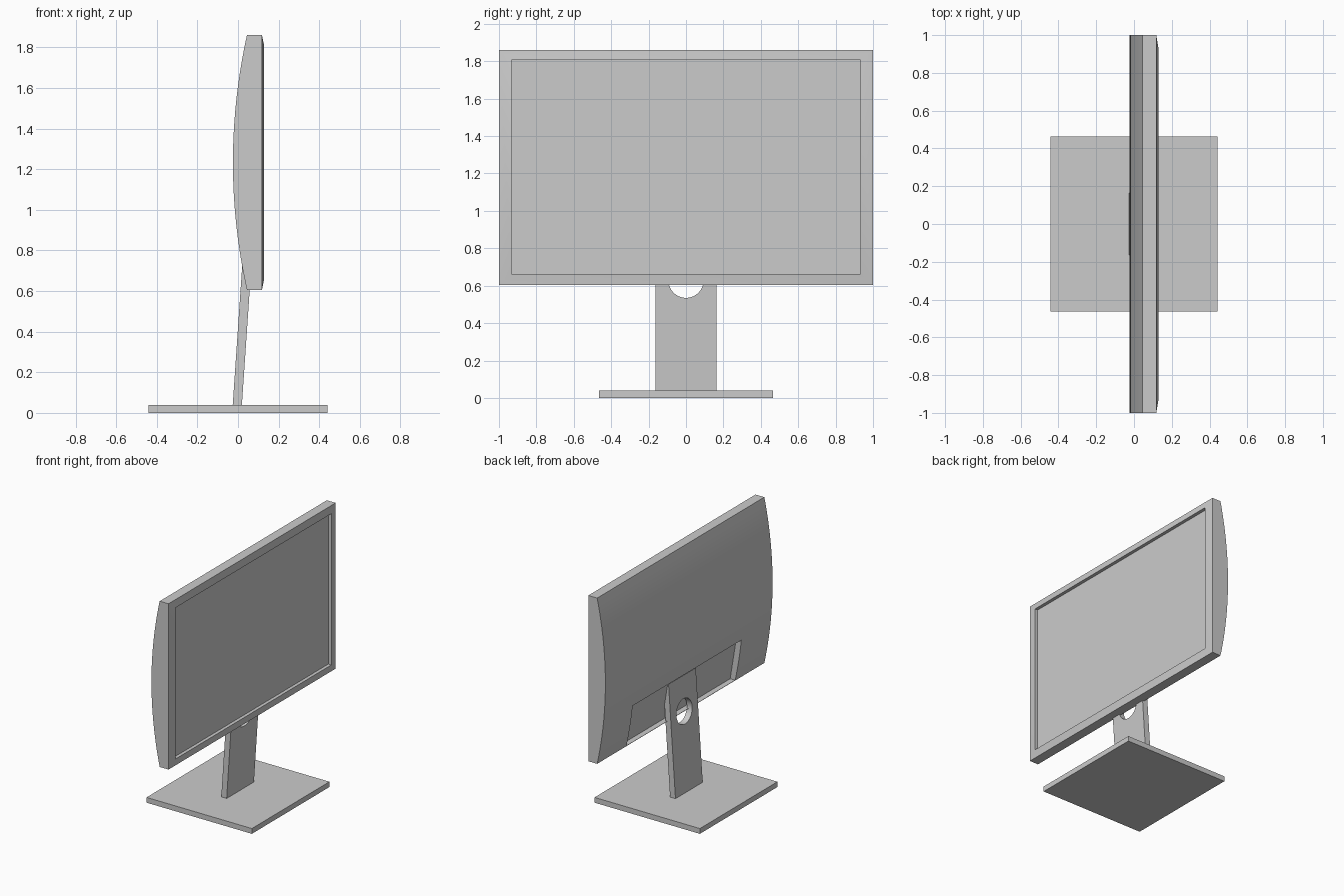
import bpy, bmesh, math
from mathutils import Vector

cube = bpy.data.objects.get("Cube")
if cube:
    bpy.data.objects.remove(cube, do_unlink=True)

grey = bpy.data.materials.new("plain grey")
grey.use_nodes = True
grey.diffuse_color = (0.6, 0.6, 0.6, 1)
grey.node_tree.nodes["Principled BSDF"].inputs["Base Color"].default_value = (0.6, 0.6, 0.6, 1)


def prism(name, profile, half_width, edit=None):
    """Extrude an (x, z) profile along y, centred on y = 0."""
    bm = bmesh.new()
    face = bm.faces.new([bm.verts.new((x, -half_width, z)) for x, z in profile])
    new = bmesh.ops.extrude_face_region(bm, geom=[face])["geom"]
    moved = [v for v in new if isinstance(v, bmesh.types.BMVert)]
    bmesh.ops.translate(bm, verts=moved, vec=(0, 2 * half_width, 0))
    bmesh.ops.recalc_face_normals(bm, faces=bm.faces)
    if edit:
        edit(bm)
    mesh = bpy.data.meshes.new(name)
    bm.to_mesh(mesh)
    bm.free()
    mesh.materials.append(grey)
    obj = bpy.data.objects.new(name, mesh)
    bpy.context.collection.objects.link(obj)
    return obj


def activate(obj):
    bpy.ops.object.select_all(action="DESELECT")
    obj.select_set(True)
    bpy.context.view_layer.objects.active = obj


def cut(obj, cutter):
    """Subtract the cutter, then delete it."""
    cutter.hide_render = True
    mod = obj.modifiers.new("cut", "BOOLEAN")
    mod.operation = "DIFFERENCE"
    mod.solver = "EXACT"
    mod.object = cutter
    activate(obj)
    bpy.ops.object.modifier_apply(modifier=mod.name)
    bpy.data.objects.remove(cutter, do_unlink=True)


BOTTOM, TOP = 0.605, 1.86
MID, HALF = (BOTTOM + TOP) / 2, (TOP - BOTTOM) / 2


def back_x(z):
    """Bulge of the casing's rear surface."""
    return -0.025 + 0.069 * ((z - MID) / HALF) ** 2


def add_screen(bm):
    # Sloping bezel, then a recessed screen
    front = max(bm.faces, key=lambda f: f.normal.x * f.calc_area())
    bmesh.ops.inset_region(bm, faces=[front], thickness=0.05)
    for v in front.verts:
        v.co = Vector((0.129, math.copysign(0.932, v.co.y),
                       1.807 if v.co.z > MID else 0.662))
    screen = bmesh.ops.extrude_discrete_faces(bm, faces=[front])["faces"][0]
    for v in screen.verts:
        v.co.x = 0.104


# Screen casing with curved back
STEPS = 24
arc = [BOTTOM + (TOP - BOTTOM) * i / STEPS for i in range(STEPS + 1)]
casing = prism("screen_casing",
               [(0.118, TOP), (0.118, BOTTOM)] + [(back_x(z), z) for z in arc],
               1.0, add_screen)

# Shallow rear recess that receives the stand
low, high, depth = BOTTOM + 0.003, 0.925, 0.042
cut(casing, prism("recess_cutter",
                  [(back_x(low) + depth, low), (back_x(high) + depth, high),
                   (-0.2, high), (-0.2, low)], 0.65))
activate(casing)
bpy.ops.object.shade_smooth_by_angle(angle=math.radians(20))

# Leaning stand post with round cable hole
z0, z1, lean = 0.038, 0.89, 0.058
post = prism("stand_post", [(-0.026, z0), (0.019, z0),
                            (0.019 + lean, z1), (-0.026 + lean, z1)], 0.163)
bpy.ops.mesh.primitive_cylinder_add(vertices=48, radius=0.094, depth=0.6,
                                    location=(0, 0, 0.629),
                                    rotation=(0, math.pi / 2, 0))
cut(post, bpy.context.object)
activate(post)
bpy.ops.object.shade_smooth_by_angle(angle=math.radians(20))

# Flat base plate
prism("base_plate", [(-0.441, 0), (0.441, 0), (0.441, 0.04), (-0.441, 0.04)], 0.464)
